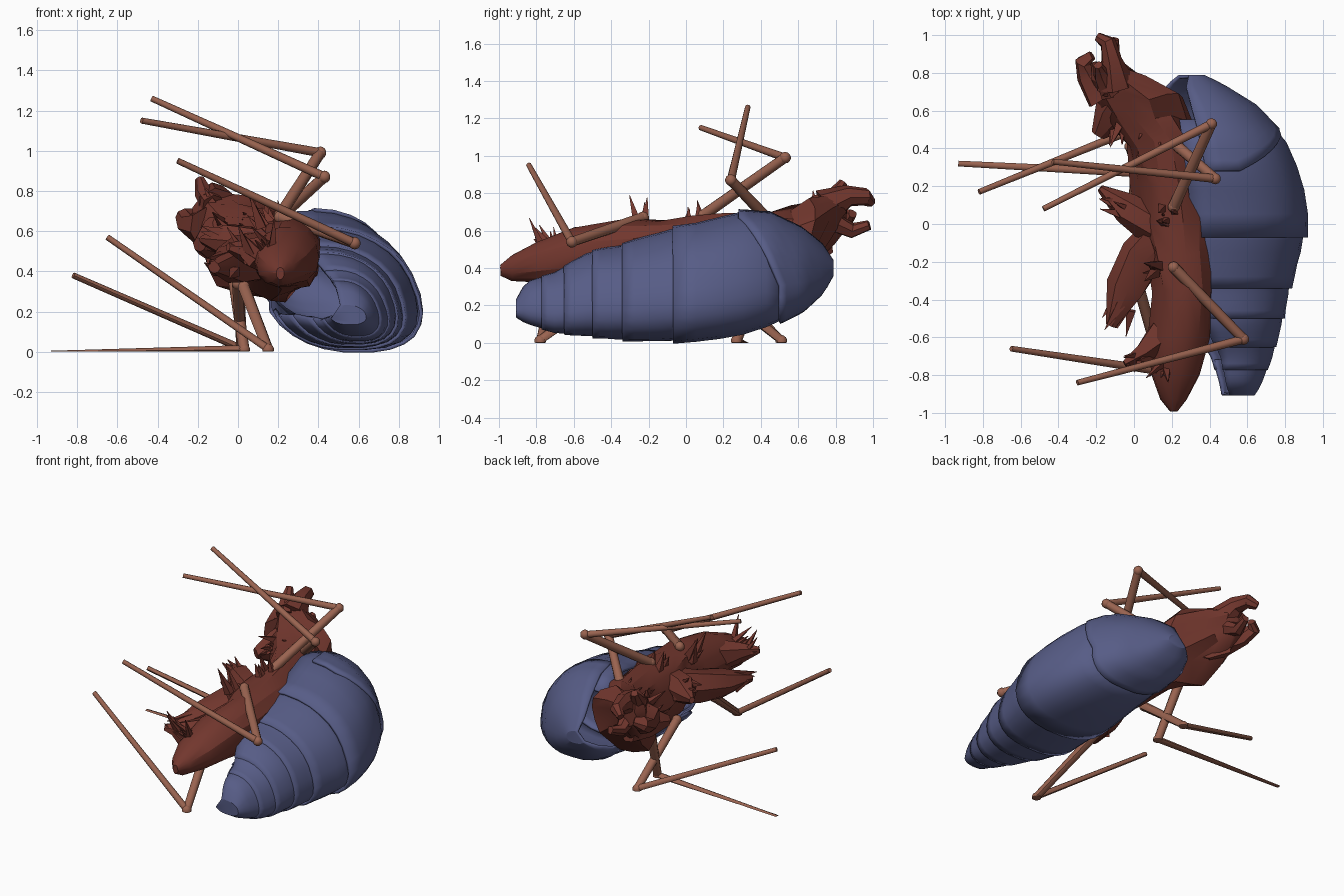
import bpy, bmesh, math, random
from mathutils import Vector

random.seed(7)
if "Cube" in bpy.data.objects:
    bpy.data.objects.remove(bpy.data.objects["Cube"])


def material(name, rgb):
    m = bpy.data.materials.new(name)
    m.use_nodes = True
    m.diffuse_color = (*rgb, 1)
    m.node_tree.nodes["Principled BSDF"].inputs["Base Color"].default_value = (*rgb, 1)
    return m


RED = material("dark red flesh", (0.17, 0.038, 0.027))
BLUE = material("slate blue shell", (0.095, 0.108, 0.24))
BROWN = material("reddish brown leg", (0.32, 0.125, 0.08))


def finish(bm, name, mat, angle=30):
    mesh = bpy.data.meshes.new(name)
    bm.to_mesh(mesh)
    bm.free()
    ob = bpy.data.objects.new(name, mesh)
    bpy.context.collection.objects.link(ob)
    mesh.materials.append(mat)
    bpy.ops.object.select_all(action="DESELECT")
    ob.select_set(True)
    bpy.context.view_layer.objects.active = ob
    bpy.ops.object.shade_smooth_by_angle(angle=math.radians(angle))
    return ob


def skin(bm, rings, closed=True, caps=(True, True)):
    """Bridge a list of point rings with quads."""
    rows = [[bm.verts.new(p) for p in ring] for ring in rings]
    n = len(rows[0])
    faces = []
    for a, b in zip(rows, rows[1:]):
        for i in range(n if closed else n - 1):
            j = (i + 1) % n
            faces.append(bm.faces.new((a[i], a[j], b[j], b[i])))
    for row, cap in zip((rows[0], rows[-1]), caps):
        if cap:
            faces.append(bm.faces.new(row))
    bmesh.ops.recalc_face_normals(bm, faces=faces)


def tube(bm, path, radii, sides=8, jitter=0.0):
    """Tapered tube along a path."""
    pts = [Vector(p) for p in path]
    rings = []
    for k, (p, r) in enumerate(zip(pts, radii)):
        d = pts[min(k + 1, len(pts) - 1)] - pts[max(k - 1, 0)]
        u = d.orthogonal().normalized() if k == 0 else (u - d * (u.dot(d) / d.length_squared)).normalized()
        v = d.normalized().cross(u)
        ring = []
        for i in range(sides):
            t = math.tau * i / sides
            rr = r * (1 + random.uniform(-jitter, jitter))
            ring.append(p + u * math.cos(t) * rr + v * math.sin(t) * rr)
        rings.append(ring)
    skin(bm, rings)


def ball(bm, p, r):
    res = bmesh.ops.create_uvsphere(bm, u_segments=10, v_segments=7, radius=r)
    bmesh.ops.translate(bm, vec=p, verts=res["verts"])


# Soft body: tail, trunk and head as one lofted form (y, x, z, half width, half height)
BODY = [(-0.99, 0.21, 0.39, 0.02, 0.03), (-0.93, 0.21, 0.40, 0.07, 0.07),
        (-0.80, 0.22, 0.43, 0.13, 0.11), (-0.60, 0.24, 0.47, 0.165, 0.15),
        (-0.35, 0.25, 0.47, 0.165, 0.18), (-0.15, 0.24, 0.48, 0.175, 0.19),
        (0.02, 0.21, 0.47, 0.20, 0.20), (0.20, 0.19, 0.47, 0.19, 0.21),
        (0.42, 0.15, 0.48, 0.20, 0.22), (0.56, 0.06, 0.51, 0.25, 0.22),
        (0.67, 0.02, 0.58, 0.24, 0.18), (0.77, -0.09, 0.66, 0.15, 0.13),
        (0.84, -0.14, 0.70, 0.08, 0.09)]
bm = bmesh.new()
rings = []
for y, x, z, w, h in BODY:
    rough = 0.12 if y > -0.5 else 0.02
    ring = []
    for i in range(14):
        t = math.tau * i / 14
        s = 1 + random.uniform(-rough, rough)
        ring.append((x + w * s * math.cos(t), y + random.uniform(-0.2, 0.2) * rough, z + h * s * math.sin(t)))
    rings.append(ring)
skin(bm, rings)
finish(bm, "body", RED, 25)

# Fleshy side lobes
bm = bmesh.new()
tube(bm, [(0.2, -0.02, 0.48), (0.05, -0.18, 0.46), (-0.04, -0.34, 0.44), (-0.12, -0.54, 0.42)],
     [0.14, 0.13, 0.1, 0.03], 8, 0.2)
tube(bm, [(0.12, -0.02, 0.52), (-0.05, 0.08, 0.54), (-0.18, 0.19, 0.56)], [0.12, 0.09, 0.02], 7, 0.2)
tube(bm, [(-0.04, 0.68, 0.58), (-0.12, 0.58, 0.55), (-0.19, 0.47, 0.53)], [0.17, 0.12, 0.04], 7, 0.2)
tube(bm, [(0.15, -0.6, 0.48), (0.05, -0.68, 0.5), (-0.05, -0.74, 0.52)], [0.1, 0.06, 0.02], 6, 0.2)
finish(bm, "side_lobes", RED, 25)

# Jaws and horns at the head
bm = bmesh.new()
for path in (
    [(-0.1, 0.74, 0.72), (-0.12, 0.87, 0.78), (-0.14, 0.96, 0.78), (-0.19, 0.99, 0.75)],
    [(-0.12, 0.70, 0.73), (-0.17, 0.79, 0.79), (-0.19, 0.84, 0.86)],
    [(-0.16, 0.67, 0.62), (-0.24, 0.79, 0.63), (-0.27, 0.86, 0.67), (-0.22, 0.89, 0.69)],
    [(-0.1, 0.76, 0.66), (-0.12, 0.89, 0.60), (-0.1, 0.98, 0.63)],
):
    tube(bm, path, [0.1, 0.06, 0.045, 0.025][-len(path):], 7, 0.15)
finish(bm, "jaws", RED, 25)

# Spikes in clusters: base point, direction, length
CLUSTERS = [((0.08, -0.68, 0.48), (-0.4, -0.4, 0.5), 0.2), ((0.16, -0.7, 0.48), (-0.2, -0.6, 0.7), 0.2),
            ((-0.06, -0.44, 0.43), (-0.4, -0.9, 0.1), 0.15), ((0.14, -0.22, 0.58), (-0.3, -0.1, 0.8), 0.17),
            ((-0.04, 0.08, 0.56), (-0.6, 0.4, 0.4), 0.15), ((-0.1, 0.58, 0.6), (-0.2, -0.8, 0.2), 0.16),
            ((0.1, 0.5, 0.62), (-0.2, -0.7, 0.4), 0.17), ((0.2, 0.05, 0.6), (-0.3, 0.1, 0.7), 0.14),
            ((-0.08, 0.72, 0.68), (-0.5, -0.2, 0.5), 0.12)]
bm = bmesh.new()
for base, aim, length in CLUSTERS:
    for _ in range(5):
        p = Vector(base) + Vector([random.uniform(-0.05, 0.05) for _ in range(3)])
        d = Vector(aim) + Vector([random.uniform(-0.3, 0.3) for _ in range(3)])
        tube(bm, [p, p + d.normalized() * length * random.uniform(0.7, 1.1)], [0.035, 0.002], 4)
finish(bm, "spikes", RED, 20)

# Shell outline along y: outer x, top z, bottom z, inner x
OUTLINE = [(-0.90, 0.63, 0.23, 0.14, 0.46), (-0.85, 0.66, 0.32, 0.11, 0.44),
           (-0.70, 0.72, 0.37, 0.06, 0.38), (-0.52, 0.77, 0.48, 0.04, 0.24),
           (-0.34, 0.81, 0.52, 0.02, 0.15), (-0.07, 0.89, 0.61, 0.01, 0.11),
           (0.10, 0.90, 0.64, 0.02, 0.10), (0.28, 0.86, 0.70, 0.04, 0.09),
           (0.45, 0.79, 0.69, 0.09, 0.08), (0.62, 0.64, 0.61, 0.17, 0.09),
           (0.73, 0.47, 0.52, 0.27, 0.15), (0.78, 0.37, 0.44, 0.36, 0.23)]
SPAN = 20


def squared(v, power):
    return math.copysign(abs(v) ** power, v)


def shell_point(y, i, scale, top_angle):
    """Point on a leaning open arc, with the gap facing the body; the underside is fuller."""
    for a, b in zip(OUTLINE, OUTLINE[1:]):
        if y <= b[0]:
            break
    f = (y - a[0]) / (b[0] - a[0])
    xo, zt, zb, xi = [p + (q - p) * f for p, q in zip(a[1:], b[1:])]
    cx, cz, w, h = (xo + xi) / 2, (zt + zb) / 2, (xo - xi) / 2, (zt - zb) / 2
    lean = 0.34 * h
    wide = math.sqrt(max(w * w - lean * lean, 0.0004))
    t = math.radians(top_angle - (top_angle + 164) * i / SPAN)
    power = 0.88 if t > 0 else 0.8
    c, s = squared(math.cos(t), power) * scale, squared(math.sin(t), power) * scale
    return (cx + wide * c - lean * s, y, cz + h * s)


# Overlapping shell plates, each flared at its rear edge; the hood edge sweeps forward
EDGES = [-0.90, -0.77, -0.65, -0.50, -0.34, -0.07, 0.28, 0.78]
for k, (rear, front) in enumerate(zip(EDGES, EDGES[1:])):
    hood = k == len(EDGES) - 2
    end = front if hood else front + (0.27 if k == len(EDGES) - 3 else 0.05)
    steps = 9 if hood else 5
    bm = bmesh.new()
    rings = []
    for j in range(steps + 1):
        f = j / steps
        ring = []
        for i in range(SPAN + 1):
            start = rear + (0.22 * min(1, max(0, (i - 2) / 6)) if hood else 0)
            scale = 1.02 - (0.02 if hood else 0.06) * f + random.uniform(-0.006, 0.006)
            ring.append(shell_point(start + (end - start) * f, i, scale, 88 if hood else 102))
        rings.append(ring)
    skin(bm, rings, closed=False, caps=(k == 0, hood))
    ob = finish(bm, "shell_plate_%d" % (k + 1), BLUE, 25)
    mod = ob.modifiers.new("thickness", "SOLIDIFY")
    mod.thickness = 0.018
    mod.offset = 0

# Jointed legs: hip, knee, foot
LEGS = {
    "upper_back_leg": [(0.21, 0.09, 0.68), (0.41, 0.53, 0.99), (-0.48, 0.08, 1.15)],
    "upper_middle_leg": [(0.22, 0.42, 0.68), (0.43, 0.24, 0.87), (-0.43, 0.33, 1.26)],
    "upper_front_leg": [(0.21, -0.23, 0.67), (0.58, -0.61, 0.54), (-0.30, -0.84, 0.95)],
    "lower_back_leg": [(0.0, 0.1, 0.34), (0.02, 0.51, 0.01), (-0.82, 0.17, 0.38)],
    "lower_middle_leg": [(-0.02, 0.41, 0.36), (0.03, 0.27, 0.01), (-0.93, 0.32, -0.01)],
    "lower_front_leg": [(0.03, -0.35, 0.32), (0.15, -0.78, 0.01), (-0.65, -0.66, 0.57)],
}
for name, (hip, knee, foot) in LEGS.items():
    bm = bmesh.new()
    tube(bm, [hip, knee], [0.03, 0.027])
    tube(bm, [knee, foot], [0.023, 0.015])
    ball(bm, hip, 0.032)
    ball(bm, knee, 0.031)
    # Flatten what would sink below the floor
    for v in bm.verts:
        v.co.z = max(v.co.z, 0)
    finish(bm, name, BROWN, 50)
